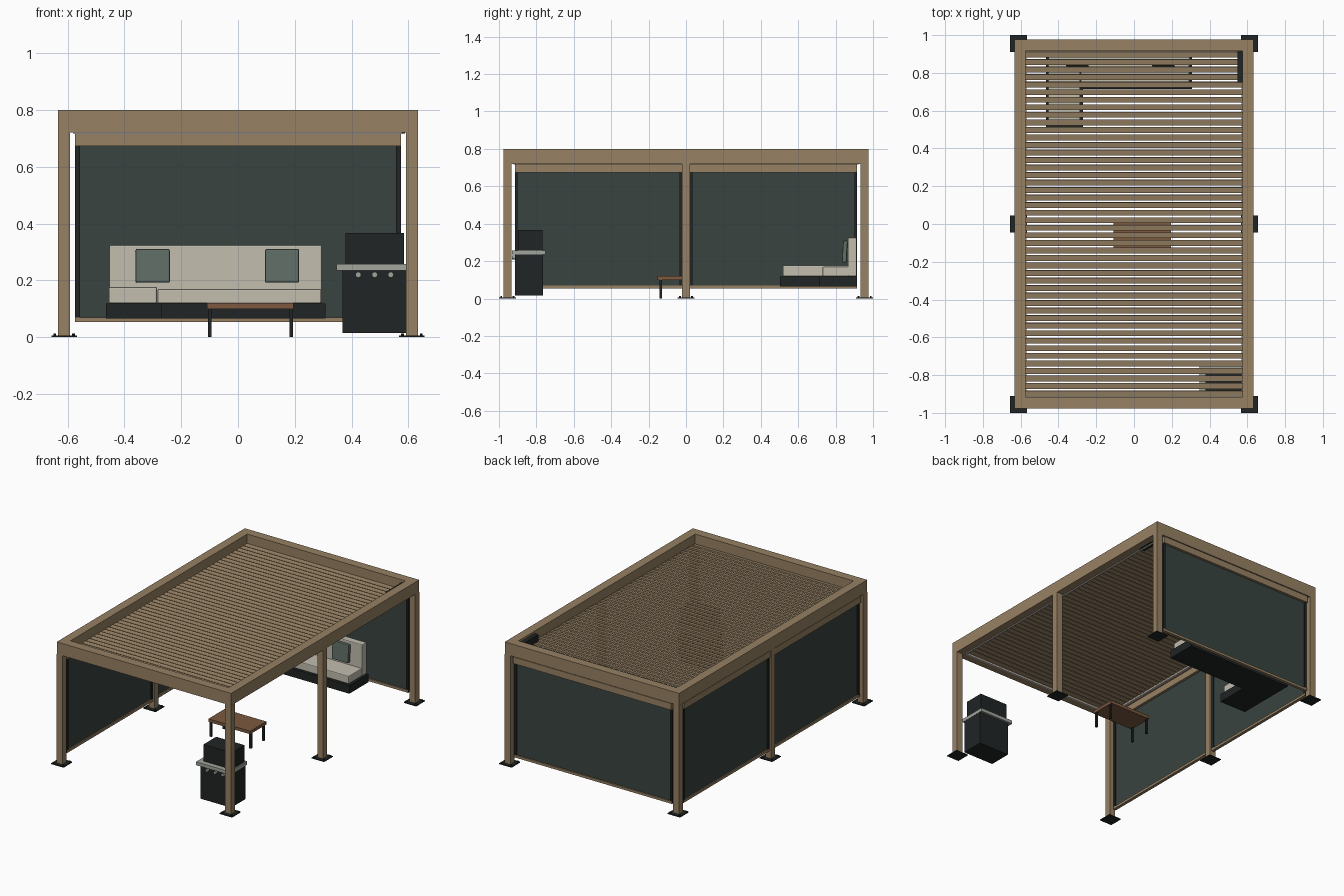
import bpy, bmesh
from mathutils import Matrix, Vector

if "Cube" in bpy.data.objects:
    bpy.data.objects.remove(bpy.data.objects["Cube"])


def material(name, rgb):
    m = bpy.data.materials.new(name)
    m.diffuse_color = (*rgb, 1)
    m.use_nodes = True
    m.node_tree.nodes["Principled BSDF"].inputs["Base Color"].default_value = m.diffuse_color
    return m


BRONZE = material("bronze_paint", (0.31, 0.22, 0.125))
FABRIC = material("screen_fabric", (0.04, 0.056, 0.05))
DARK = material("dark_metal", (0.015, 0.018, 0.018))
LIGHT = material("strip_light", (0.6, 0.6, 0.58))
CREAM = material("cream_cushion", (0.54, 0.51, 0.43))
GREEN = material("pillow_green", (0.115, 0.155, 0.13))
WOOD = material("table_wood", (0.2, 0.1, 0.05))
STEEL = material("steel", (0.36, 0.38, 0.34))


def finish(name, bm, mat, bevel=0):
    me = bpy.data.meshes.new(name)
    bm.to_mesh(me)
    bm.free()
    ob = bpy.data.objects.new(name, me)
    bpy.context.collection.objects.link(ob)
    me.materials.append(mat)
    if bevel:
        b = ob.modifiers.new("bevel", 'BEVEL')
        b.width, b.segments = bevel, 2
    return ob


def add_box(bm, x0, x1, y0, y1, z0, z1, rot=None):
    c = Vector((x0 + x1, y0 + y1, z0 + z1)) / 2
    m = Matrix.Translation(c)
    if rot:
        m = m @ Matrix.Rotation(rot, 4, 'X')
    m = m @ Matrix.Diagonal((x1 - x0, y1 - y0, z1 - z0, 1))
    bmesh.ops.create_cube(bm, size=1, matrix=m)


def boxes(name, mat, *dims, bevel=0):
    bm = bmesh.new()
    for d in dims:
        add_box(bm, *d)
    return finish(name, bm, mat, bevel)


def add_cyl(bm, loc, r, h, n=12, axis=None):
    m = Matrix.Translation(loc)
    if axis:
        m = m @ Matrix.Rotation(1.5708, 4, axis)
    bmesh.ops.create_cone(bm, cap_ends=True, segments=n, radius1=r, radius2=r, depth=h, matrix=m)


X, Y = 0.633, 0.976      # outer frame half sizes
PX, PY = 0.612, 0.955    # post centres

# roof frame
boxes("roof_frame", BRONZE,
      (-X, -0.575, -Y, Y, 0.72, 0.8), (0.575, X, -Y, Y, 0.72, 0.8),
      (-0.575, 0.575, -Y, -0.917, 0.72, 0.8), (-0.575, 0.575, 0.917, Y, 0.72, 0.8))

# light strips around the inside of the frame
boxes("light_strip", LIGHT,
      (-0.58, -0.57, -0.917, 0.917, 0.716, 0.722), (0.57, 0.58, -0.917, 0.917, 0.716, 0.722),
      (-0.575, 0.575, -0.922, -0.912, 0.716, 0.722), (-0.575, 0.575, 0.912, 0.922, 0.716, 0.722))

# roof louvers
bm = bmesh.new()
N = 46
pitch = 1.834 / N
for i in range(N):
    y = -0.917 + pitch * (i + 0.5)
    add_box(bm, -0.574, 0.574, y - 0.015, y + 0.015, 0.731, 0.74, 0.15)
finish("roof_louvers", bm, BRONZE)

# motor box inside the right beam
boxes("motor_box", DARK, (0.548, 0.588, 0.75, 0.916, 0.718, 0.785))

# posts, base plates and bolts
for sx, side in ((-1, "left"), (1, "right")):
    for y, place in ((-PY, "front"), (0, "middle"), (PY, "back")):
        x = sx * PX
        boxes(f"{place}_{side}_post", BRONZE,
              (x - 0.0212, x + 0.0212, y - 0.0212, y + 0.0212, 0.004, 0.721))
        bm = bmesh.new()
        add_box(bm, x - 0.045, x + 0.045, y - 0.045, y + 0.045, 0, 0.006)
        for a in (-1, 1):
            for b in (-1, 1):
                add_cyl(bm, (x + a * 0.033, y + b * 0.033, 0.009), 0.005, 0.008, 8)
        finish(f"{place}_{side}_base_plate", bm, DARK)


# pull-down screens: a to b along the wall, c is the wall centre line
def screen(name, a, b, c, along_x):
    def span(p, q, half, z0, z1):
        return (p, q, c - half, c + half, z0, z1) if along_x else (c - half, c + half, p, q, z0, z1)
    boxes(name + "_cassette", BRONZE, span(a, b, 0.0185, 0.673, 0.716))
    boxes(name + "_fabric", FABRIC, span(a + 0.012, b - 0.012, 0.002, 0.065, 0.675))
    boxes(name + "_guides", DARK, span(a, a + 0.017, 0.009, 0.055, 0.674),
          span(b - 0.017, b, 0.009, 0.055, 0.674))
    boxes(name + "_bottom_bar", BRONZE, span(a, b, 0.010, 0.054, 0.07))


screen("back_screen", -0.574, 0.574, PY, True)
screen("left_front_screen", -0.915, -0.021, -PX, False)
screen("left_back_screen", 0.021, 0.915, -PX, False)

# corner sofa
boxes("sofa_base", DARK, (-0.465, 0.308, 0.715, 0.913, 0.065, 0.119),
      (-0.465, -0.27, 0.503, 0.715, 0.065, 0.119))
boxes("sofa_seat", CREAM, (-0.283, 0.293, 0.73, 0.87, 0.119, 0.17), bevel=0.005)
boxes("chaise_seat", CREAM, (-0.455, -0.285, 0.518, 0.87, 0.119, 0.177), bevel=0.005)
boxes("sofa_back", CREAM, (-0.453, 0.296, 0.866, 0.912, 0.119, 0.325), bevel=0.005)
for x, side in ((-0.3, "left"), (0.155, "right")):
    bm = bmesh.new()
    add_box(bm, x - 0.06, x + 0.06, 0.837, 0.861, 0.192, 0.31, -0.06)
    finish(side + "_pillow", bm, GREEN, 0.005)

# low table
boxes("table_top", WOOD, (-0.109, 0.195, -0.152, 0.015, 0.1, 0.12))
boxes("table_legs", DARK, *[(x - 0.0065, x + 0.0065, y - 0.0065, y + 0.0065, 0, 0.101)
                            for x in (-0.1, 0.187) for y in (-0.135, -0.002)])

# grill
boxes("grill_cabinet", DARK, (0.368, 0.591, -0.915, -0.765, 0.015, 0.236))
boxes("grill_shelf", STEEL, (0.346, 0.592, -0.93, -0.75, 0.235, 0.257))
boxes("grill_lid", DARK, (0.378, 0.584, -0.897, -0.766, 0.256, 0.367))
bm = bmesh.new()
for x in (0.423, 0.481, 0.538):
    add_cyl(bm, (x, -0.921, 0.22), 0.01, 0.016, 16, 'X')
finish("grill_knobs", bm, STEEL)
